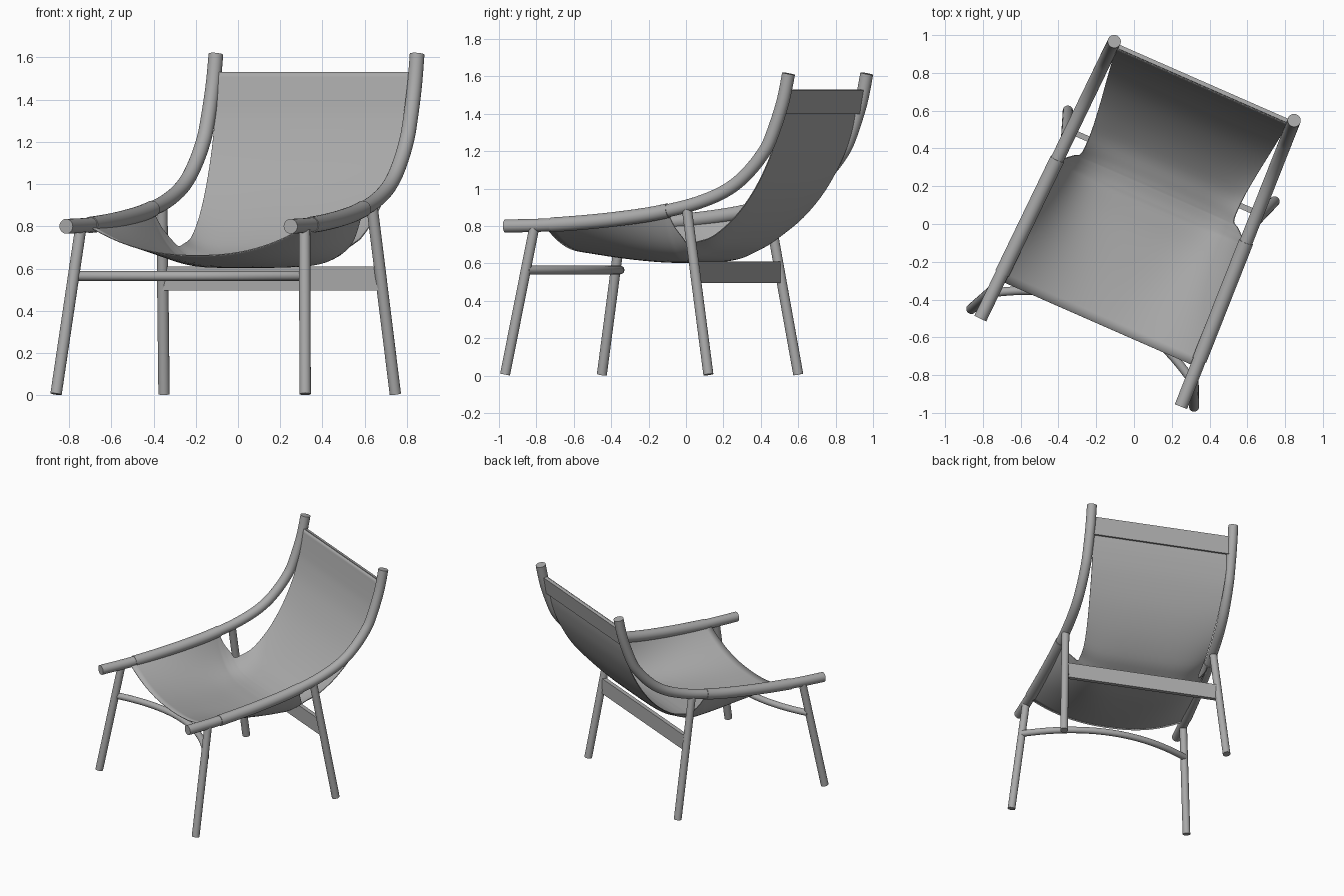
import bpy, bmesh, math
from mathutils import Matrix, Vector

if "Cube" in bpy.data.objects:
    bpy.data.objects.remove(bpy.data.objects["Cube"])

# Whole chair is built straight, then turned about z
PLACE = Matrix.Translation((0.033, -0.0145, 0)) @ Matrix.Rotation(-math.atan2(0.402, 0.916), 4, 'Z')

# Dark grey for every part
grey = bpy.data.materials.new("dark_grey")
grey.diffuse_color = (0.4, 0.4, 0.4, 1)
grey.use_nodes = True
grey.node_tree.nodes["Principled BSDF"].inputs["Base Color"].default_value = grey.diffuse_color


def finish(name, bm):
    bmesh.ops.recalc_face_normals(bm, faces=bm.faces[:])
    bm.transform(PLACE)
    me = bpy.data.meshes.new(name)
    bm.to_mesh(me)
    bm.free()
    me.materials.append(grey)
    ob = bpy.data.objects.new(name, me)
    bpy.context.collection.objects.link(ob)
    bpy.ops.object.select_all(action='DESELECT')
    ob.select_set(True)
    bpy.context.view_layer.objects.active = ob
    bpy.ops.object.shade_smooth_by_angle(angle=math.radians(40))
    return ob


def spline(rows, n):
    """Catmull-Rom through rows of numbers, n steps per span."""
    out = []
    last = len(rows) - 1
    for i in range(last):
        a, b, c, d = (rows[min(max(k, 0), last)] for k in (i - 1, i, i + 1, i + 2))
        for j in range(n):
            t = j / n
            out.append([0.5 * (2 * q + (r - p) * t + (2 * p - 5 * q + 4 * r - s) * t * t
                               + (3 * q - p - 3 * r + s) * t ** 3)
                        for p, q, r, s in zip(a, b, c, d)])
    return out + [list(rows[-1])]


def tube(name, pts, radius, sides=24):
    bm = bmesh.new()
    pts = [Vector(p) for p in pts]
    rings = []
    for i, p in enumerate(pts):
        d = (pts[min(i + 1, len(pts) - 1)] - pts[max(i - 1, 0)]).normalized()
        ref = Vector((1, 0, 0)) if abs(d.x) < 0.7 else Vector((0, 0, 1))
        a = d.cross(ref).normalized()
        b = d.cross(a)
        rings.append([bm.verts.new(p + radius * (a * math.cos(k * math.tau / sides)
                                                 + b * math.sin(k * math.tau / sides)))
                      for k in range(sides)])
    for r, q in zip(rings, rings[1:]):
        for k in range(sides):
            m = (k + 1) % sides
            bm.faces.new((r[k], r[m], q[m], q[k]))
    bm.faces.new(rings[0])
    bm.faces.new(rings[-1])
    return finish(name, bm)


def board(name, size, centre, tilt):
    bm = bmesh.new()
    bmesh.ops.create_cube(bm, size=1, matrix=Matrix.Translation(centre)
                          @ Matrix.Rotation(tilt, 4, 'X') @ Matrix.Diagonal((*size, 1)))
    return finish(name, bm)


def rail_half(v):
    return 0.58 - (v + 0.78) * 0.06 / 1.625


# Side profile of the bent rail (depth, height)
rail = spline([(-0.785, 0.80), (-0.52, 0.807), (-0.24, 0.828), (0.0, 0.856), (0.152, 0.883),
               (0.30, 0.918), (0.439, 0.968), (0.54, 1.026), (0.623, 1.10), (0.69, 1.18),
               (0.738, 1.262), (0.806, 1.45), (0.843, 1.615)], 5)

for s, side in ((-1, "left"), (1, "right")):
    path = [(s * rail_half(v), v, z) for v, z in rail]
    tube(side + "_rail", path, 0.035)
    # Fabric sleeve around the seat part of the rail
    tube(side + "_sleeve", [p for p in path if -0.575 < p[1] < 0.16], 0.039)
    # Splayed legs
    tube(side + "_front_leg", [(s * 0.644, -0.758, 0.006), (s * 0.578, -0.615, 0.80)], 0.027)
    tube(side + "_back_leg", [(s * 0.598, 0.409, 0.006), (s * 0.543, 0.258, 0.90)], 0.027)

# Curved front stretcher
tube("front_stretcher", [(0.6 * t, -0.65 + 0.19 * (1 - t * t), 0.565)
                         for t in (i / 16 - 1 for i in range(33))], 0.023)

# Flat back stretcher and top slat
board("back_stretcher", (1.13, 0.03, 0.115), (0, 0.315, 0.5525), 0)
board("top_slat", (1.0, 0.022, 0.13), (0, 0.815, 1.465), -0.19)

# Sling rows: depth, centre height, half width, edge rise, steepness
rows = spline([
    (-0.56, 0.662, 0.572, 0.145, 2.3),
    (-0.30, 0.627, 0.562, 0.195, 2.9),
    (-0.05, 0.607, 0.553, 0.243, 4.2),
    (0.10, 0.608, 0.547, 0.266, 5.5),
    (0.14, 0.611, 0.545, 0.270, 6.0),
    (0.172, 0.615, 0.510, 0.183, 6.0),
    (0.205, 0.622, 0.472, 0.115, 6.0),
    (0.222, 0.627, 0.444, 0.079, 5.9),
    (0.27, 0.646, 0.437, 0.070, 5.4),
    (0.37, 0.700, 0.440, 0.048, 4.5),
    (0.50, 0.822, 0.455, 0.025, 3.5),
    (0.62, 0.980, 0.472, 0.010, 3.0),
    (0.715, 1.160, 0.485, 0.0, 3.0),
    (0.765, 1.300, 0.492, 0.0, 3.0),
    (0.788, 1.400, 0.498, 0.0, 3.0),
    (0.812, 1.530, 0.500, 0.0, 3.0)], 4)
bm = bmesh.new()
N = 40
grid = []
for v, zc, w, rise, p in rows:
    ts = [math.sin((2 * i / N - 1) * math.pi / 2) for i in range(N + 1)]
    grid.append([bm.verts.new((w * t, v, zc + rise * abs(t) ** p)) for t in ts])
for r, q in zip(grid, grid[1:]):
    for i in range(N):
        bm.faces.new((r[i], r[i + 1], q[i + 1], q[i]))
sling = finish("sling_seat", bm)
mod = sling.modifiers.new("thickness", 'SOLIDIFY')
mod.thickness = 0.005
mod.offset = 0
